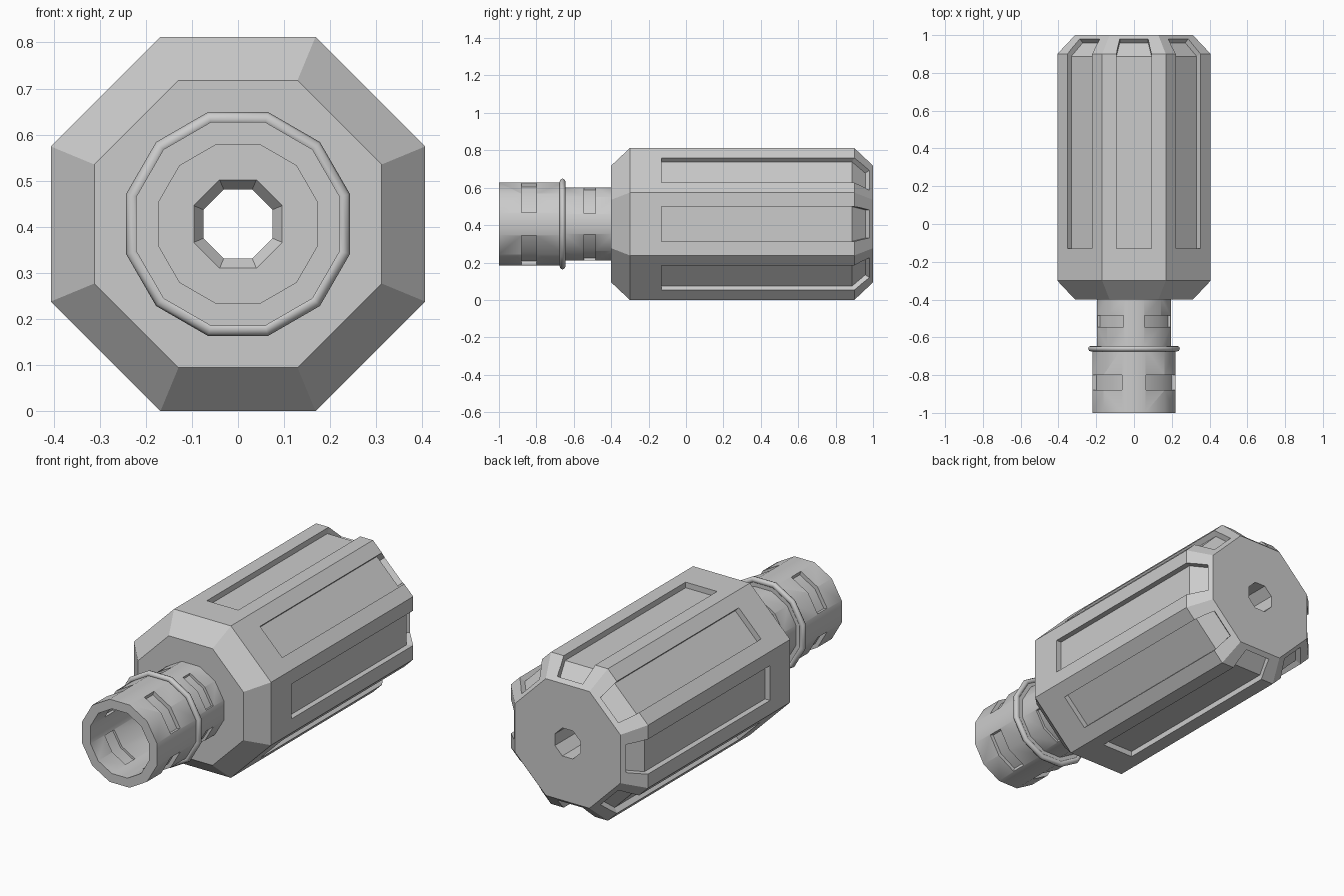
import bpy, bmesh
from math import pi, cos, sin, radians

if "Cube" in bpy.data.objects:
    bpy.data.objects.remove(bpy.data.objects["Cube"])

CZ = 0.406  # height of the long axis


def make_object(name, bm):
    bmesh.ops.recalc_face_normals(bm, faces=bm.faces)
    mesh = bpy.data.meshes.new(name)
    bm.to_mesh(mesh)
    bm.free()
    ob = bpy.data.objects.new(name, mesh)
    bpy.context.collection.objects.link(ob)
    return ob


def lathe(name, profile, n):
    """Spin a closed (y, apothem) profile round the long axis with n flat sides."""
    bm = bmesh.new()
    rings = []
    for k in range(n):
        a = (k + 0.5) * 2 * pi / n
        rings.append([bm.verts.new((r / cos(pi / n) * cos(a), y, CZ + r / cos(pi / n) * sin(a)))
                      for y, r in profile])
    m = len(profile)
    for k in range(n):
        p, q = rings[k], rings[(k + 1) % n]
        for i in range(m):
            j = (i + 1) % m
            bm.faces.new((p[i], p[j], q[j], q[i]))
    return make_object(name, bm)


def loft(bm, stations):
    """Solid through a row of four-cornered sections."""
    rows = [[bm.verts.new(c) for c in s] for s in stations]
    for p, q in zip(rows, rows[1:]):
        for i in range(4):
            j = (i + 1) % 4
            bm.faces.new((p[i], p[j], q[j], q[i]))
    bm.faces.new(rows[0])
    bm.faces.new(rows[-1])


def cut(target, bm):
    cutter = make_object("cutter", bm)
    cutter.hide_render = True
    mod = target.modifiers.new("cut", 'BOOLEAN')
    mod.operation = 'DIFFERENCE'
    mod.solver = 'EXACT'
    mod.object = cutter
    bpy.context.view_layer.objects.active = target
    bpy.ops.object.modifier_apply(modifier=mod.name)
    bpy.data.objects.remove(cutter)


def smooth(ob, angle):
    bpy.ops.object.select_all(action='DESELECT')
    ob.select_set(True)
    bpy.context.view_layer.objects.active = ob
    bpy.ops.object.shade_smooth_by_angle(angle=radians(angle))


# Octagonal body with chamfered ends and a bore
body = lathe("octagonal_body", [(-0.4, 0.096), (-0.4, 0.312), (-0.3, CZ), (0.9, CZ),
                                (1.0, 0.312), (1.0, 0.075), (-0.37, 0.075)], 8)

# Long grooves, one on each side, running over the rear chamfer
bm = bmesh.new()
sections = [((-0.13, 0.376), (-0.13, 0.46), 0.093),
            ((0.888, 0.376), (0.92, 0.46), 0.093),
            ((0.959, 0.309), (1.02, 0.371), 0.075)]
for k in range(8):
    c, s = cos(k * pi / 4), sin(k * pi / 4)
    stations = []
    for low, high, w in sections:
        corners = ((low, -w), (low, w), (high, w), (high, -w))
        stations.append([(r * c - t * s, y, CZ + r * s + t * c) for (y, r), t in corners])
    loft(bm, stations)
cut(body, bm)

# Hollow stepped neck
neck = lathe("stepped_neck", [(-1.0, 0.173), (-1.0, 0.221), (-0.65, 0.221), (-0.65, 0.196),
                              (-0.39, 0.196), (-0.39, 0.173)], 12)

# Four slots in each of two rows, plus shallow matching recesses inside the mouth
bm = bmesh.new()
for y0, y1, r0, r1 in ((-0.88, -0.80, 0.2, 0.3), (-0.88, -0.80, 0.14, 0.184),
                       (-0.545, -0.485, 0.182, 0.3)):
    r0, r1 = r0 / cos(pi / 12), r1 / cos(pi / 12)
    for k in range(4):
        stations = []
        for d in (16, 45, 74):
            a = radians(d + 90 * k)
            stations.append([(r * cos(a), y, CZ + r * sin(a))
                             for y, r in ((y0, r0), (y1, r0), (y1, r1), (y0, r1))])
        loft(bm, stations)
cut(neck, bm)
smooth(neck, 35)

# Rounded collar over the step
collar = lathe("collar_ring", [(-0.66 + 0.015 * cos(i * pi / 4), 0.228 + 0.015 * sin(i * pi / 4))
                               for i in range(8)], 12)
smooth(collar, 50)
